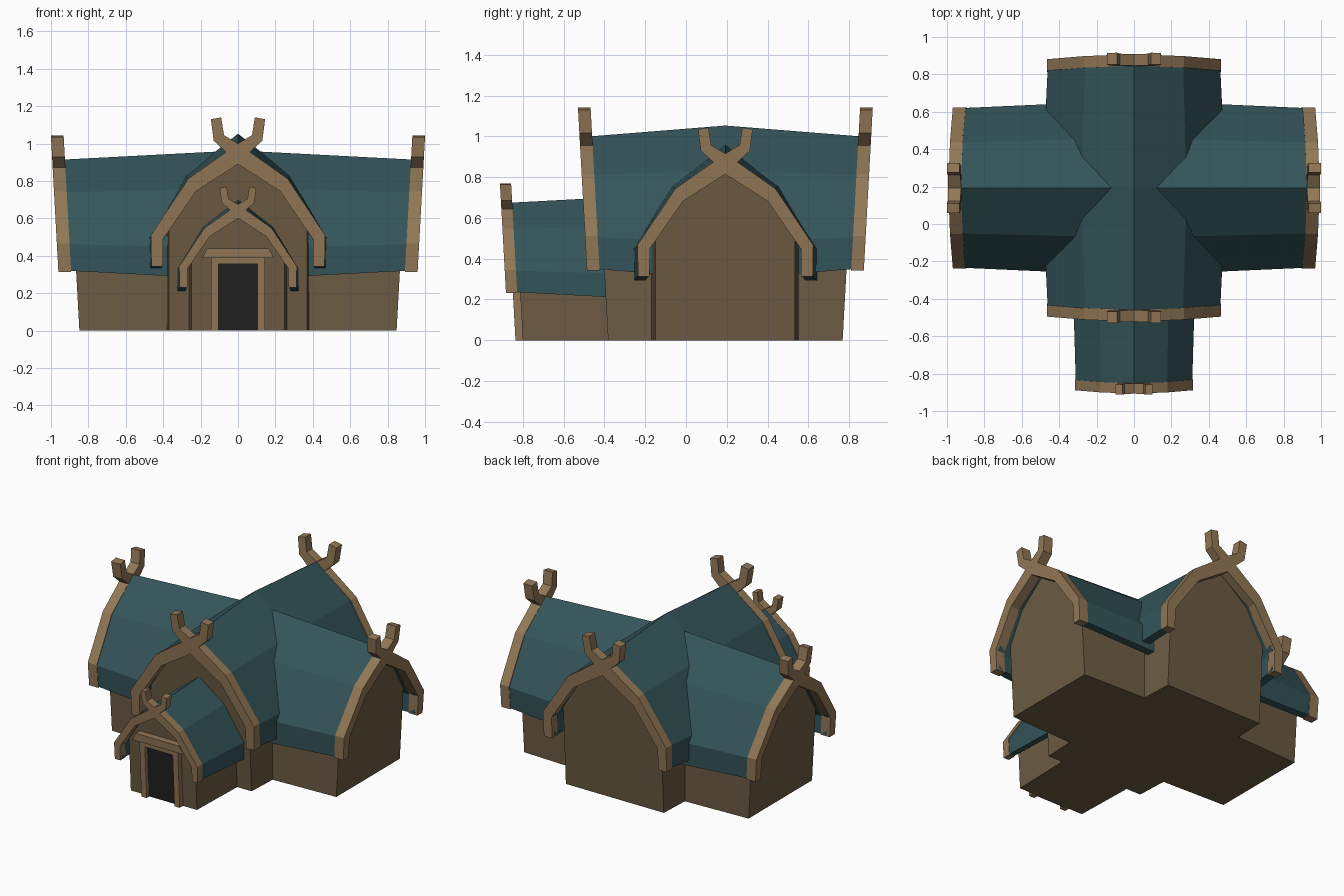
import bpy, bmesh

if "Cube" in bpy.data.objects:
    bpy.data.objects.remove(bpy.data.objects["Cube"])


def material(name, rgb):
    m = bpy.data.materials.new(name)
    m.diffuse_color = (*rgb, 1)
    m.use_nodes = True
    m.node_tree.nodes["Principled BSDF"].inputs["Base Color"].default_value = m.diffuse_color
    return m


ROOF = material("teal roof", (0.034, 0.090, 0.102))
BEAM = material("light timber", (0.287, 0.185, 0.093))
WALL = material("brown wall", (0.150, 0.105, 0.056))
DOOR = material("dark doorway", (0.015, 0.015, 0.015))

LEAN = 0.055  # gables lean outward with height

# half profiles (across, height) of the large gable, from the eave to the ridge
OUTER = [(.457, .352), (.460, .507), (.262, .808), (0, .997)]
INNER = [(.400, .352), (.405, .480), (.228, .755), (0, .925)]
WALLS = [(.370, 0), (.370, .575), (.240, .780), (0, .955)]
# one bargeboard, crossing the ridge and ending in a horn
BOARD = [(-.463, .342), (-.466, .510), (-.266, .812), (0, 1.0), (.075, 1.045), (.090, 1.14),
         (.145, 1.13), (.130, 1.015), (.070, .960), (0, .890), (-.225, .745), (-.400, .490), (-.402, .342)]


def mirrored(half):
    return half + [(-u, z) for u, z in reversed(half[:-1])]


def loft(name, rings, mat):
    """Solid through equal closed rings of points, capped at both ends."""
    bm = bmesh.new()
    vs = [[bm.verts.new(p) for p in r] for r in rings]
    n = len(vs[0])
    for a, b in zip(vs, vs[1:]):
        for i in range(n):
            j = (i + 1) % n
            bm.faces.new((a[i], a[j], b[j], b[i]))
    caps = [bm.faces.new(vs[0]), bm.faces.new(vs[-1])]
    bmesh.ops.recalc_face_normals(bm, faces=bm.faces)
    bmesh.ops.triangulate(bm, faces=caps)
    me = bpy.data.meshes.new(name)
    bm.to_mesh(me)
    bm.free()
    me.materials.append(mat)
    ob = bpy.data.objects.new(name, me)
    bpy.context.collection.objects.link(ob)
    return ob


def end_ring(prof, s, sign, place):
    return [place(u, sign * (s + LEAN * z), z) for u, z in prof]


def wing(name, kx, kz, length, inset, thick, swell, signs, place):
    """Walls, sagging roof shell and crossed bargeboards of one wing."""
    def scaled(p):
        return [(u * kx, z * kz) for u, z in p]

    def middle(p):  # wider and taller section at the inner end
        mid = .67 * kz
        return [place(u * swell[0], 0, z if z < .01 else mid + (z - mid) * swell[1]) for u, z in p]

    shell = scaled(mirrored(OUTER) + mirrored(INNER)[::-1])
    body = scaled(mirrored(WALLS))
    for part, prof, back, mat in (("roof", shell, .02, ROOF), ("walls", body, inset, WALL)):
        rings = [end_ring(prof, length - back, s, place) for s in signs]
        rings.insert(1, middle(prof))
        loft(f"{name}_{part}", rings, mat)
    for s in signs:
        for side in (1, -1):
            b = [(u * side, z) for u, z in scaled(BOARD)]
            loft(f"{name}_bargeboard", [end_ring(b, length - thick, s, place),
                                        end_ring(b, length, s, place)], BEAM)


CY = 0.193


def along_y(u, s, z):
    return (u, CY + s, z)


def along_x(u, s, z):
    return (s, CY + u, z)


def porch(u, s, z):
    return (u, -.35 - s, z)


wing("long_wing", 1, 1, .66, .085, .062, (1.07, 1.17), (-1, 1), along_y)
wing("side_wing", .925, .915, .943, .095, .068, (1.10, 1.17), (-1, 1), along_x)
wing("porch", .675, .675, .52, .07, .055, (1.05, 1.13), (1,), porch)


# doorway details, following the lean of the porch front
def plate(name, prof, depth, mat):
    loft(name, [end_ring(prof, .44, 1, porch), end_ring(prof, .45 + depth, 1, porch)], mat)


plate("door", [(-.105, .001), (.105, .001), (.105, .36), (-.105, .36)], .008, DOOR)
for side in (1, -1):
    plate("door_post", [(side * .105, 0), (side * .145, 0), (side * .145, .388), (side * .105, .388)], .036, BEAM)
plate("door_head", [(-.105, .357), (.105, .357), (.105, .388), (-.105, .388)], .036, BEAM)
plate("door_lintel", [(-.192, .388), (.192, .388), (.165, .44), (-.165, .44)], .046, BEAM)
